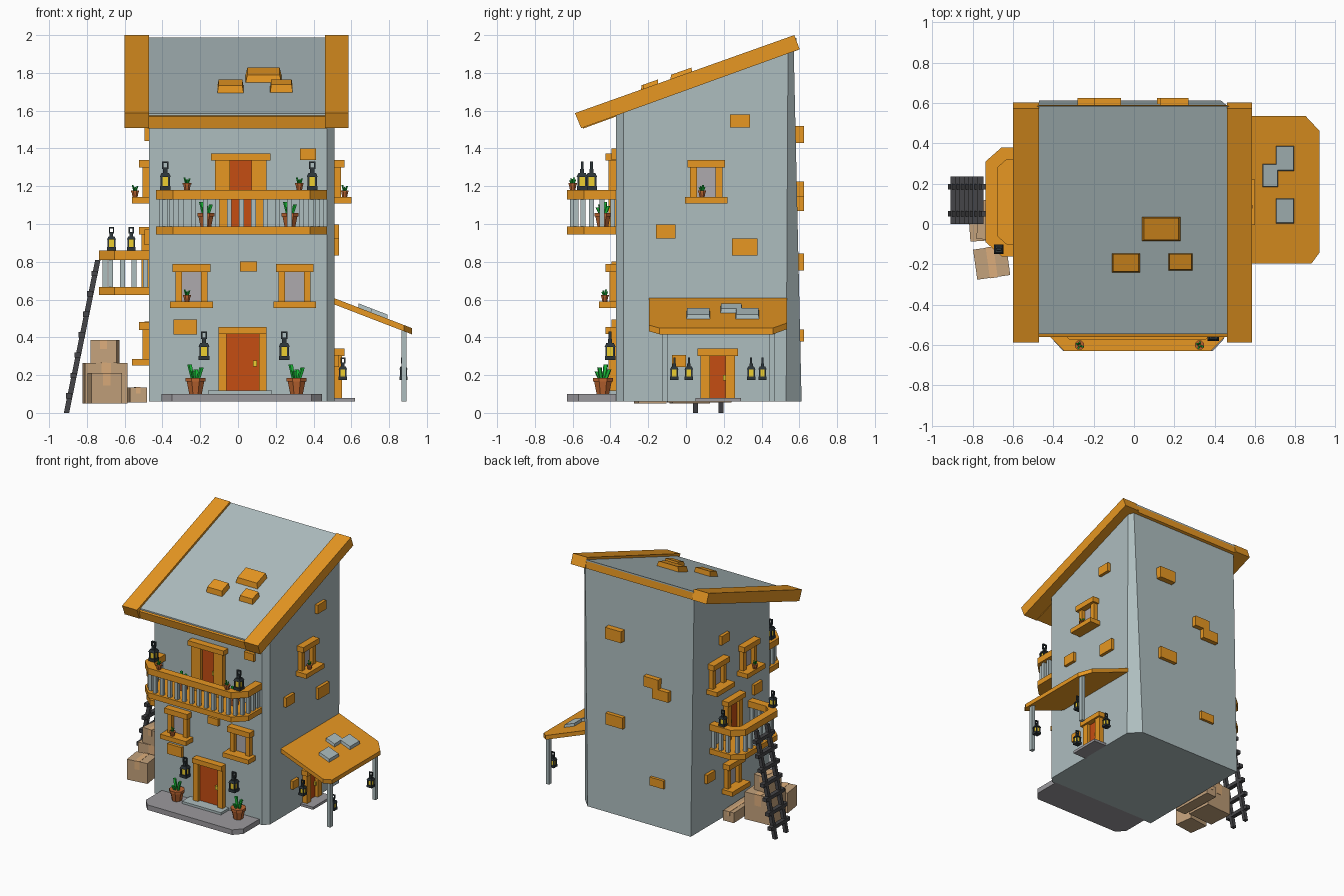
import bpy, math
from mathutils import Vector, Matrix

if "Cube" in bpy.data.objects:
    bpy.data.objects.remove(bpy.data.objects["Cube"])

def mat(name, *c):
    m = bpy.data.materials.new(name)
    m.diffuse_color = (*c, 1)
    m.use_nodes = True
    m.node_tree.nodes["Principled BSDF"].inputs["Base Color"].default_value = m.diffuse_color
    return m
STONE = mat("stone", .42, .51, .52)
ORANGE = mat("orange_wood", .80, .31, .016)
RED = mat("door_red", .56, .075, .006)
DARK = mat("dark_iron", .025, .035, .04)
YELLOW = mat("lamp_yellow", .85, .62, .03)
CLAY = mat("clay", .50, .13, .03)
GREEN = mat("leaf", .01, .5, .04)
CARD = mat("cardboard", .55, .36, .20)
TAPE = mat("tape", .72, .42, .2)
GLASS = mat("glass", .42, .40, .42)
PAVE = mat("paving", .33, .32, .34)
LADDER = mat("ladder_grey", .06, .06, .065)

def build(name, items, M=Matrix()):
    """Join (verts, faces, material) pieces into one object."""
    V, F, I, mats = [], [], [], []
    for v, f, m in items:
        if m not in mats:
            mats.append(m)
        k = len(V)
        V += [M @ Vector(p) for p in v]
        F += [[i + k for i in q] for q in f]
        I += [mats.index(m)] * len(f)
    me = bpy.data.meshes.new(name)
    me.from_pydata(V, [], F)
    for m in mats:
        me.materials.append(m)
    for p, i in zip(me.polygons, I):
        p.material_index = i
    ob = bpy.data.objects.new(name, me)
    bpy.context.collection.objects.link(ob)
    return ob

def loft(lo, hi, m):
    n = len(lo)
    f = [list(range(n))[::-1], list(range(n, 2 * n))]
    f += [[i, (i + 1) % n, n + (i + 1) % n, n + i] for i in range(n)]
    return list(lo) + list(hi), f, m

def prism(pts, z0, z1, m):
    """Plan outline raised between heights; heights may be functions of x, y."""
    h = lambda z, p: z(*p) if callable(z) else z
    return loft([(*p, h(z0, p)) for p in pts], [(*p, h(z1, p)) for p in pts], m)

def rect(x0, x1, y0, y1):
    return [(x0, y0), (x1, y0), (x1, y1), (x0, y1)]

def box(x0, x1, y0, y1, z0, z1, m):
    return prism(rect(x0, x1, y0, y1), z0, z1, m)

def cone(x, y, z0, z1, r0, r1, m, n=8, dx=0, dy=0):
    ring = lambda r, z, a, b: [(x + a + r * math.cos(2 * math.pi * (i + .5) / n),
                                y + b + r * math.sin(2 * math.pi * (i + .5) / n), z) for i in range(n)]
    return loft(ring(r0, z0, 0, 0), ring(r1, z1, dx, dy), m)

def side_profile(pts, x0, x1, m):
    return loft([(x0, *p) for p in pts], [(x1, *p) for p in pts], m)

# Wall-space box: u along the wall, d outward from it
WALL = {"front": -.37, "right": .51, "left": -.47, "back": .585}
def wbox(side, u0, u1, z0, z1, d0, d1, m):
    s = 1 if side in ("right", "back") else -1
    a, b = sorted((WALL[side] + s * d0, WALL[side] + s * d1))
    return box(a, b, u0, u1, z0, z1, m) if side in ("left", "right") else box(u0, u1, a, b, z0, z1, m)

# House body with slanted top and bevelled right corners
roof = lambda x, y: 1.796 + .356 * y
foot = [(-.47, -.37), (.47, -.37), (.51, -.33), (.51, .53), (.43, .612), (-.47, .612)]
top = [(-.47, -.37), (.47, -.37), (.51, -.33), (.51, .54), (.48, .57), (-.47, .57)]
build("house_body", [loft([(*p, .06) for p in foot], [(*p, roof(*p) - .06) for p in top], STONE)])

# Roof: wood underside, stone covering, raised edge boards
build("roof_deck", [side_profile([(-.545, 1.505), (.59, 1.92), (.585, 1.975), (-.56, 1.568)], -.48, .47, ORANGE)])
build("roof_cover", [prism(rect(-.475, .465, -.545, .585), lambda x, y: roof(x, y) - .05,
                           lambda x, y: roof(x, y) - .018, STONE)])
rake = [(-.588, 1.587), (-.555, 1.507), (.602, 1.925), (.573, 2.0)]
for n, a, b in (("left", -.6, -.47), ("right", .46, .585)):
    build("roof_edge_" + n, [side_profile(rake, a, b, ORANGE)])

def slab_bricks(name, rects, zf, m):
    for r in rects:
        x0, x1, y0, y1 = r
        c = [((x0 + x1) / 2 + (px - (x0 + x1) / 2) * .9, (y0 + y1) / 2 + (py - (y0 + y1) / 2) * .9) for px, py in rect(*r)]
        build(name, [loft([(*p, zf(*p) - .02) for p in rect(*r)], [(*p, zf(*p) + .022) for p in c], m)])
slab_bricks("roof_tile", [(.04, .23, -.085, .035), (-.11, .03, -.24, -.145), (.17, .29, -.23, -.145)], roof, ORANGE)

# Loose bricks on the walls: side, centre u, centre z, width, height
for s, u, z, w, h in [("front", -.28, .455, .125, .08), ("front", .055, .775, .09, .055), ("front", .37, 1.37, .085, .06),
                      ("right", .285, 1.545, .105, .07), ("right", -.107, .96, .105, .075), ("right", .31, .877, .135, .09),
                      ("right", -.037, .275, .075, .065), ("back", .2, 1.475, .14, .09), ("back", -.13, 1.185, .13, .08),
                      ("back", -.21, 1.11, .14, .08), ("back", .19, .8, .15, .09), ("back", -.18, .41, .12, .065),
                      ("left", .21, 1.475, .1, .07), ("left", .39, .45, .1, .07), ("left", -.2, .93, .1, .08)]:
    build("wall_brick_" + s, [wbox(s, u - w / 2, u + w / 2, z - h / 2, z + h / 2, -.03, .04 if s == "back" else .024, ORANGE)])

def window(side, u, z):
    build("window_" + side, [
        wbox(side, u - .1, u + .1, z + .19, z + .232, -.01, .055, ORANGE),
        wbox(side, u - .113, u + .113, z, z + .036, -.01, .09, ORANGE),
        wbox(side, u - .085, u - .05, z + .036, z + .19, -.01, .035, ORANGE),
        wbox(side, u + .05, u + .085, z + .036, z + .19, -.01, .035, ORANGE),
        wbox(side, u - .05, u + .05, z + .036, z + .19, -.01, .006, GLASS)])
for w in [("front", -.246, .555), ("front", .3, .555), ("right", .107, 1.108),
          ("left", .3, 1.108), ("left", -.08, 1.108), ("left", .11, .25)]:
    window(*w)

def door(side, u, z0, z1, w, jamb, over=0):
    o = w + jamb
    build("door_" + side, [
        wbox(side, u - w, u + w, z0, z1, -.01, .015, RED),
        wbox(side, u - o, u - w, z0, z1, -.01, .04, ORANGE),
        wbox(side, u + w, u + o, z0, z1, -.01, .04, ORANGE),
        wbox(side, u - o - over, u + o + over, z1, z1 + .038, -.01, .055, ORANGE),
        wbox(side, u + w * .65, u + w * .65 + .022, (z0 + z1) / 2 - .02, (z0 + z1) / 2 + .01, .01, .03, YELLOW)])
door("front", .024, .115, .418, .086, .042)
door("front", .015, .985, 1.335, .057, .08, .02)
door("right", .168, .08, .302, .042, .05, .016)
door("left", .11, .665, .945, .05, .045, .015)

# Front and side door steps
build("front_step", [prism([(-.405, -.36), (-.405, -.57), (-.35, -.63), (.39, -.63), (.445, -.57), (.445, -.36)], .06, .1, PAVE)])
build("front_inner_step", [box(-.16, .18, -.47, -.36, .1, .118, STONE)])
build("side_step", [box(.5, .62, .05, .29, .06, .08, PAVE)])

def balcony(name, outer, inner, z, rail_z):
    build(name + "_floor", [prism(outer, z, z + .042, ORANGE)])
    build(name + "_rail", [prism(outer + inner[::-1], rail_z, rail_z + .05, ORANGE)])
    mid = [(Vector(a) + Vector(b)) / 2 for a, b in zip(outer, inner)]
    bars = []
    for a, b in zip(mid, mid[1:]):
        n = max(1, round((b - a).length / .065))
        for i in range(n):
            p = a.lerp(b, (i + .5) / n)
            bars.append(box(p.x - .013, p.x + .013, p.y - .013, p.y + .013, z + .04, rail_z + .01, STONE))
    build(name + "_balusters", bars)
balcony("front_balcony", [(-.435, -.36), (-.435, -.54), (-.345, -.63), (.38, -.63), (.47, -.54), (.47, -.36)],
        [(-.375, -.36), (-.375, -.515), (-.32, -.57), (.355, -.57), (.41, -.515), (.41, -.36)], .945, 1.13)
balcony("left_balcony", [(-.46, -.16), (-.655, -.16), (-.735, -.09), (-.735, .31), (-.655, .38), (-.46, .38)],
        [(-.46, -.1), (-.63, -.1), (-.675, -.06), (-.675, .28), (-.63, .32), (-.46, .32)], .625, .81)

# Side awning with posts and stone tiles
awn = lambda x, y: .607 - .385 * (x - .51)
build("awning", [prism([(.5, -.195), (.88, -.195), (.92, -.14), (.92, .46), (.85, .535), (.5, .535)],
                       lambda x, y: awn(x, y) - .033, awn, ORANGE)])
slab_bricks("awning_tile", [(.7, .795, .26, .39), (.635, .715, .18, .3), (.7, .795, 0, .13)], awn, STONE)
for y in (-.11, .455):
    build("awning_post", [box(.865, .893, y - .016, y + .016, .06, .44, STONE)])

def lantern(x, y, z, s=1):
    it = [box(-.028, .028, -.028, .028, 0, .022, DARK), box(-.018, .018, -.018, .018, .022, .07, YELLOW),
          cone(0, 0, .07, .09, .041, .028, DARK, 4), cone(0, 0, .09, .112, .016, .016, DARK, 4),
          box(-.017, .017, -.007, .007, .11, .118, DARK), box(-.017, .017, -.007, .007, .142, .15, DARK)]
    for a in (-1, 1):
        it.append(box(a * .013 - .004, a * .013 + .004, -.007, .007, .118, .142, DARK))
        for b in (-1, 1):
            it.append(box(a * .02 - .005, a * .02 + .005, b * .02 - .005, b * .02 + .005, .02, .072, DARK))
    build("lantern", it, Matrix.Translation((x, y, z)) @ Matrix.Scale(s, 4))
for l in [(-.18, -.402, .28), (.245, -.402, .28), (-.385, -.5, 1.18), (.393, -.55, 1.18),
          (-.67, -.125, .86, .82), (-.565, .345, .86, .82), (.555, .015, .175, .78), (.555, .345, .175, .78),
          (.876, -.062, .175, .78), (.876, .405, .175, .78)]:
    lantern(*l)

def plant(x, y, z, s=1):
    it = [cone(0, 0, 0, .065, .036, .05, CLAY), cone(0, 0, .065, .085, .057, .057, CLAY)]
    for dx, dy, h in ((-.02, .01, .155), (.022, -.012, .14), (.002, .022, .13), (-.008, -.022, .12)):
        it.append(cone(dx * .7, dy * .7, .08, h, .011, .013, GREEN, 5, dx * .8, dy * .8))
    build("potted_plant", it, Matrix.Translation((x, y, z)) @ Matrix.Scale(s, 4))
for p in [(-.225, -.44, .1), (.31, -.44, .1), (-.17, -.44, .985, .85), (.275, -.44, .985, .85),
          (-.27, -.6, 1.18, .43), (.325, -.6, 1.18, .43), (-.27, -.43, .591, .4),
          (.565, .085, 1.144, .4), (-.545, -.08, 1.144, .4)]:
    plant(*p)

# Cardboard boxes with tape: centre, base height, size, turn
for x, y, z, w, d, h, a in [(-.705, .02, .05, .225, .2, .215, 4), (-.705, -.19, .05, .165, .15, .16, 8),
                            (-.705, -.01, .265, .14, .14, .12, -6), (-.533, .07, .055, .09, .34, .08, 2)]:
    t = min(w, d) * .13
    build("cardboard_box", [box(-w / 2, w / 2, -d / 2, d / 2, 0, h, CARD),
                            box(-t, t, -d / 2 - .002, d / 2 + .002, h * .6, h + .002, TAPE)],
          Matrix.Translation((x, y, z)) @ Matrix.Rotation(math.radians(a), 4, 'Z'))

# Leaning ladder
lean = lambda z: -.908 + .205 * z
it = [loft([(lean(0) + a, y + b, 0) for a, b in rect(-.014, .014, -.014, .014)],
           [(lean(.81) + a, y + b, .81) for a, b in rect(-.014, .014, -.014, .014)], LADDER) for y in (.05, .185)]
for i in range(7):
    z = .09 + i * .108
    it.append(box(lean(z) - .02, lean(z) + .012, 0, .235, z - .014, z + .014, LADDER))
build("ladder", it)
